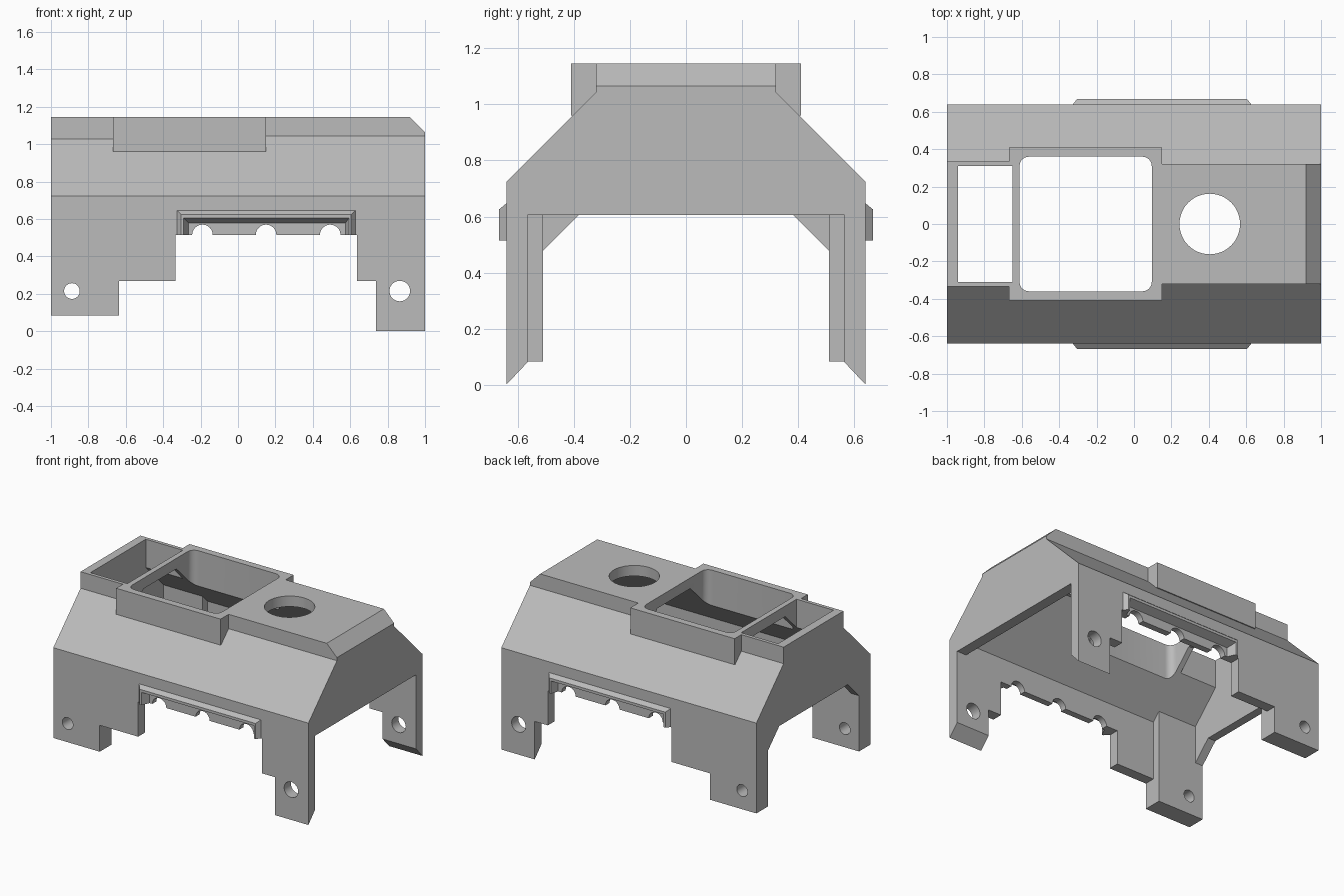
import bpy, bmesh, math
from mathutils import Vector

if "Cube" in bpy.data.objects:
    bpy.data.objects.remove(bpy.data.objects["Cube"])

grey = bpy.data.materials.new("plain grey")
grey.diffuse_color = (0.5, 0.5, 0.5, 1)
grey.use_nodes = True
grey.node_tree.nodes["Principled BSDF"].inputs["Base Color"].default_value = grey.diffuse_color


def loft(name, ring_a, ring_b):
    """Closed solid between two matching rings of points."""
    bm = bmesh.new()
    a = [bm.verts.new(p) for p in ring_a]
    b = [bm.verts.new(p) for p in ring_b]
    bm.faces.new(a)
    bm.faces.new(b)
    n = len(a)
    for i in range(n):
        j = (i + 1) % n
        bm.faces.new((a[i], a[j], b[j], b[i]))
    bmesh.ops.recalc_face_normals(bm, faces=bm.faces)
    mesh = bpy.data.meshes.new(name)
    bm.to_mesh(mesh)
    bm.free()
    ob = bpy.data.objects.new(name, mesh)
    bpy.context.collection.objects.link(ob)
    mesh.materials.append(grey)
    return ob


def prism(name, pts, axis, lo, hi):
    """Extrude a 2D outline along x (y,z), y (x,z) or z (x,y)."""
    put = {'x': lambda p, t: (t, p[0], p[1]),
           'y': lambda p, t: (p[0], t, p[1]),
           'z': lambda p, t: (p[0], p[1], t)}[axis]
    return loft(name, [put(p, lo) for p in pts], [put(p, hi) for p in pts])


def rect(a0, a1, b0, b1):
    return [(a0, b0), (a1, b0), (a1, b1), (a0, b1)]


def circle(cx, cy, r, n=48):
    return [(cx + r * math.cos(2 * math.pi * i / n),
             cy + r * math.sin(2 * math.pi * i / n)) for i in range(n)]


def rounded(a0, a1, b0, b1, r, n=6):
    pts = []
    for k, (x, y) in enumerate([(a1 - r, b1 - r), (a0 + r, b1 - r),
                                (a0 + r, b0 + r), (a1 - r, b0 + r)]):
        for i in range(n + 1):
            t = (k + i / n) * math.pi / 2
            pts.append((x + r * math.cos(t), y + r * math.sin(t)))
    return pts


def mirrored(half):
    """Complete a right half outline about the centre line."""
    return half + [(-a, b) for a, b in reversed(half)]


def combine(target, tool, op):
    mod = target.modifiers.new("combine", 'BOOLEAN')
    mod.operation, mod.object, mod.solver = op, tool, 'EXACT'
    bpy.context.view_layer.objects.active = target
    bpy.ops.object.modifier_apply(modifier=mod.name)
    bpy.data.objects.remove(tool, do_unlink=True)


def cut(tool):
    combine(housing, tool, 'DIFFERENCE')


def add(tool):
    combine(housing, tool, 'UNION')


# Sloped outer body with its raised roof
housing = prism("housing", mirrored([(0.64, 0), (0.64, 0.723), (0.32, 1.043), (0.32, 1.145)]),
                'x', -1, 1)
add(prism("end_collar", rect(-1, -0.5, -0.335, 0.335), 'z', 0.9, 1.145))
add(prism("middle_collar", rect(-0.668, 0.15, -0.41, 0.41), 'z', 0.9605, 1.145))
cut(prism("roof_chamfer", [(0.92, 1.145), (1.02, 1.045), (1.02, 1.2), (0.92, 1.2)], 'y', -1, 1))

# Hollow interior and the two end openings
cut(prism("cavity", mirrored([(0.565, -0.2), (0.565, 0.69), (0.184, 1.07)]), 'x', -0.94, 0.925))
cut(prism("right_opening", rect(-0.565, 0.565, -0.2, 0.605), 'x', 0.85, 1.1))
cut(prism("left_opening", mirrored([(0.51, -0.2), (0.51, 0.478), (0.383, 0.605)]),
          'x', -1.1, -0.9))

# Thickened left legs
for s in (-1, 1):
    add(prism("leg_pad", [(s * 0.51, 0.02), (s * 0.6, 0.02), (s * 0.6, 0.72), (s * 0.51, 0.8)],
              'x', -0.97, -0.636))

# Roof openings
cut(prism("left_hatch", rect(-0.94, -0.65, -0.31, 0.31), 'z', 0.8, 1.3))
cut(prism("middle_hatch", rounded(-0.612, 0.095, -0.36, 0.36, 0.05), 'z', 0.75, 1.3))
cut(prism("round_hole", circle(0.405, 0, 0.162), 'z', 0.9, 1.3))

# Stepped lower edge of the side walls
cut(prism("lower_edge", [(-1.1, -0.2), (-1.1, 0.083), (-0.636, 0.083), (-0.636, 0.27),
                         (-0.335, 0.27), (-0.335, 0.515), (0.635, 0.515), (0.635, 0.27),
                         (0.738, 0.27), (0.738, -0.2)], 'y', -1, 1))

for s in (-1, 1):
    # Slanted feet on the right legs
    cut(prism("foot_slant", [(s * 0.66, -0.02), (s * 0.54, 0.107), (s * 0.54, -0.02)],
              'x', 0.7, 1.1))
    # Bolt holes
    for x, r in ((-0.888, 0.042), (0.865, 0.055)):
        cut(prism("bolt_hole", circle(x, 0.215, r, 32), 'y', s * 0.4, s * 0.8))

    # Bevelled hood around the side recess
    def ring(x0, x1, z0, z1, y):
        return [(x, s * y, z) for x, z in rect(x0, x1, z0, z1)]
    add(loft("hood", ring(-0.335, 0.635, 0.515, 0.655, 0.63),
             ring(-0.305, 0.605, 0.515, 0.625, 0.667)))
    cut(loft("recess", ring(-0.297, 0.597, 0.4, 0.612, 0.68),
             ring(-0.265, 0.575, 0.4, 0.58, 0.61)))
    # Scalloped notches
    for x in (-0.19, 0.15, 0.493):
        cut(prism("notch", circle(x, 0.515, 0.055, 32), 'y', s * 0.5, s * 0.8))

# Smooth only the round walls
bpy.ops.object.select_all(action='DESELECT')
housing.select_set(True)
bpy.context.view_layer.objects.active = housing
bpy.ops.object.shade_smooth_by_angle(angle=math.radians(25))
